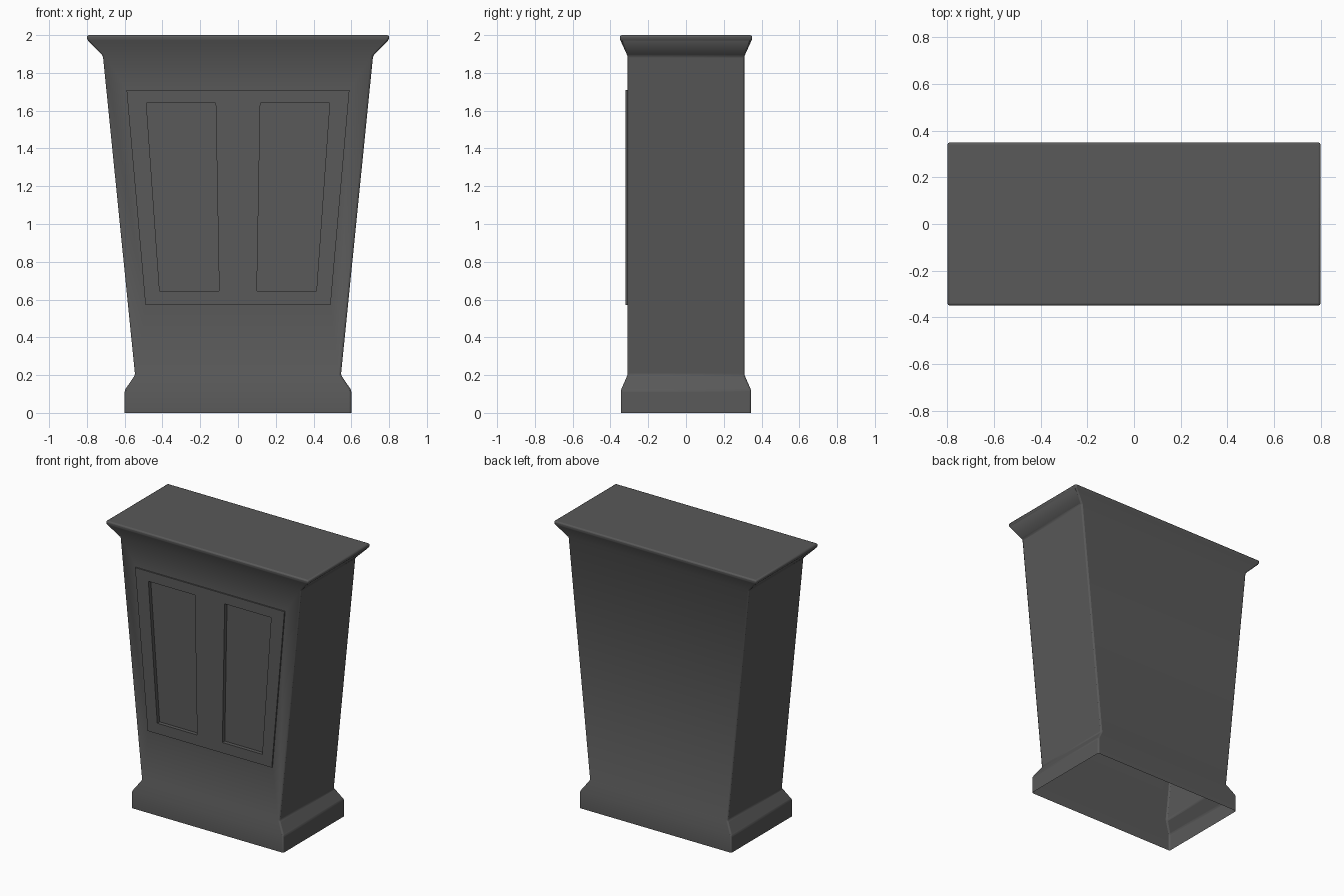
import bpy, bmesh

if "Cube" in bpy.data.objects:
    bpy.data.objects.remove(bpy.data.objects["Cube"])

dark = bpy.data.materials.new("dark_grey")
dark.diffuse_color = (0.1, 0.1, 0.1, 1)
dark.use_nodes = True
dark.node_tree.nodes["Principled BSDF"].inputs["Base Color"].default_value = dark.diffuse_color


def finish(bm, name):
    me = bpy.data.meshes.new(name)
    bm.to_mesh(me)
    bm.free()
    ob = bpy.data.objects.new(name, me)
    bpy.context.collection.objects.link(ob)
    me.materials.append(dark)
    return ob


BODY_Y, SLAB_Y, FLOOR_Y = -0.31, -0.319, -0.292
SLAB_Z = (0.57, 1.71)


def slab_half(z):
    return 0.49 + (z - SLAB_Z[0]) / (SLAB_Z[1] - SLAB_Z[0]) * 0.10


# Tapered cabinet shell: half width, half depth, height of each ring, open below
profile = [(0.60, 0.345, 0.0), (0.60, 0.345, 0.12), (0.545, 0.31, 0.20),
           (0.715, 0.31, 1.89), (0.795, 0.347, 1.972), (0.80, 0.35, 1.98),
           (0.80, 0.35, 2.0)]
bm = bmesh.new()
rings = [[bm.verts.new((sx * w, sy * d, z))
          for sx, sy in ((-1, -1), (1, -1), (1, 1), (-1, 1))]
         for w, d, z in profile]
for r, (lo, hi) in enumerate(zip(rings, rings[1:])):
    for i in range(4):
        j = (i + 1) % 4
        if r == 2 and i == 0:
            # Front wall is a border around the opening behind the door slab
            outer = [lo[0], lo[1], hi[1], hi[0]]
            hole = [bm.verts.new((s * slab_half(z), BODY_Y, z)) for s, z in
                    ((-1, SLAB_Z[0]), (1, SLAB_Z[0]), (1, SLAB_Z[1]), (-1, SLAB_Z[1]))]
            for k in range(4):
                m = (k + 1) % 4
                bm.faces.new((outer[k], outer[m], hole[m], hole[k]))
        else:
            bm.faces.new((lo[i], lo[j], hi[j], hi[i]))
bm.faces.new(rings[-1])
cabinet = finish(bm, "cabinet_body")
bev = cabinet.modifiers.new("soft_edges", "BEVEL")
bev.width = 0.01
bev.segments = 2
bev.limit_method = 'ANGLE'
bev.angle_limit = 0.5

# Raised door slab with two tapered recessed panels
bm = bmesh.new()


def columns(z):
    t = (z - 0.645) / 0.995
    inner, outer = 0.10 + 0.018 * t, 0.415 + 0.07 * t
    return [-slab_half(z), -outer, -inner, inner, outer, slab_half(z)]


grid = [[bm.verts.new((x, SLAB_Y, z)) for x in columns(z)]
        for z in (SLAB_Z[0], 0.645, 1.64, SLAB_Z[1])]
panels = []
for r in range(3):
    for c in range(5):
        f = bm.faces.new((grid[r][c], grid[r][c + 1], grid[r + 1][c + 1], grid[r + 1][c]))
        if r == 1 and c in (1, 3):
            panels.append(f)
rim = [e for e in bm.edges if e.is_boundary]
ext = bmesh.ops.extrude_edge_only(bm, edges=rim)
for v in ext["geom"]:
    if isinstance(v, bmesh.types.BMVert):
        v.co.y = BODY_Y
for f in bmesh.ops.extrude_discrete_faces(bm, faces=panels)["faces"]:
    for v in f.verts:
        v.co.y = FLOOR_Y
bm.normal_update()
front = finish(bm, "front_door_panels")

# Smooth shading that keeps the crisp edges
bpy.ops.object.select_all(action='DESELECT')
cabinet.select_set(True)
bpy.context.view_layer.objects.active = cabinet
bpy.ops.object.shade_smooth_by_angle(angle=0.5)
